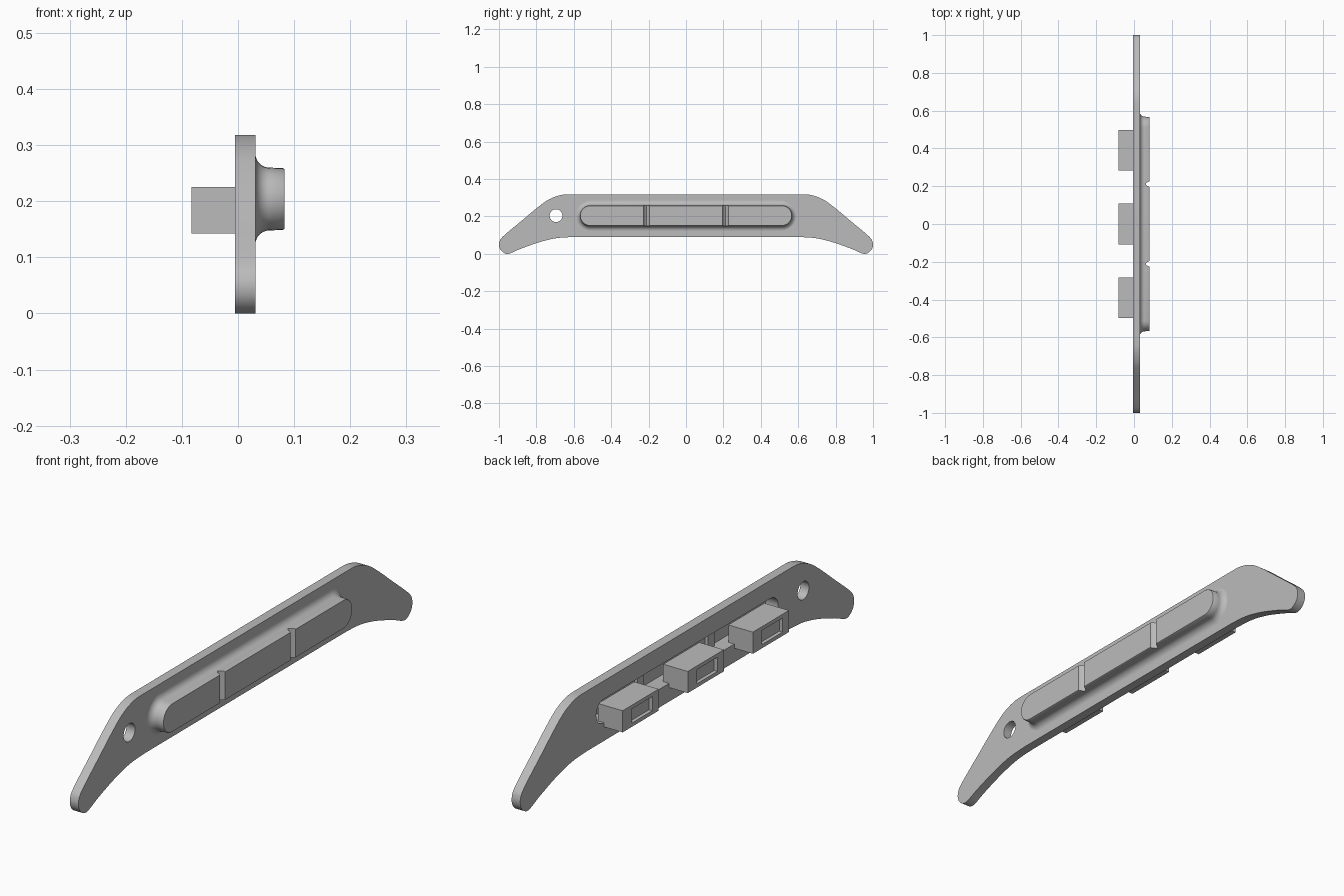
import bpy, bmesh
from math import sin, cos, pi
from mathutils import Matrix, Vector

cube = bpy.data.objects.get("Cube")
if cube:
    bpy.data.objects.remove(cube, do_unlink=True)

GREY = (0.5, 0.5, 0.5, 1)
grey = bpy.data.materials.new("light grey")
grey.use_nodes = True
grey.diffuse_color = GREY
grey.node_tree.nodes["Principled BSDF"].inputs["Base Color"].default_value = GREY

MID_Z = 0.204            # height of the ridge and slot centre line
BACK, FACE = -0.005, 0.031   # plate surfaces along x
TIP = 0.083


def add(name, bm):
    bmesh.ops.recalc_face_normals(bm, faces=bm.faces)
    mesh = bpy.data.meshes.new(name)
    bm.to_mesh(mesh)
    bm.free()
    mesh.materials.append(grey)
    obj = bpy.data.objects.new(name, mesh)
    bpy.context.collection.objects.link(obj)
    return obj


def smooth(obj):
    bpy.ops.object.select_all(action='DESELECT')
    obj.select_set(True)
    bpy.context.view_layer.objects.active = obj
    bpy.ops.object.shade_smooth_by_angle(angle=0.6)


def box(bm, lo, hi):
    lo, hi = Vector(lo), Vector(hi)
    m = Matrix.Translation((lo + hi) / 2) @ Matrix.Diagonal((*(hi - lo), 1))
    return bmesh.ops.create_cube(bm, size=1, matrix=m)


def stadium(half, r, n=16):
    """Rounded slot outline in (y, z)."""
    pts = []
    for side in (1, -1):
        for i in range(n + 1):
            a = -pi / 2 + pi * i / n
            pts.append((side * (half + r * cos(a)), MID_Z + side * r * sin(a)))
    return pts


def spline_points(pts, n=6):
    """Smooth path through the given points."""
    p = [Vector(q) for q in [pts[0]] + pts + [pts[-1]]]
    out = []
    for a, b, c, d in zip(p, p[1:], p[2:], p[3:]):
        for i in range(n):
            t = i / n
            out.append(0.5 * (2 * b + (c - a) * t + (2 * a - 5 * b + 4 * c - d) * t**2
                              + (3 * b - a - 3 * c + d) * t**3))
    return [tuple(q) for q in out] + [pts[-1]]


# Plate: mirrored outline with a slot and one round hole
half = spline_points([(0.6, 0.318), (0.665, 0.315), (0.73, 0.292), (0.79, 0.25),
                      (0.88, 0.175), (0.975, 0.095), (0.997, 0.062), (0.995, 0.03),
                      (0.975, 0.007), (0.945, 0.001), (0.88, 0.028), (0.78, 0.063),
                      (0.69, 0.084), (0.6, 0.09)])
outline = half + [(-y, z) for y, z in reversed(half)]
widest = max(y for y, z in outline)
outline = [(y / widest, max(z, 0)) for y, z in outline]
hole = [(-0.695 + 0.034 * cos(i * pi / 16), MID_Z + 0.034 * sin(i * pi / 16)) for i in range(32)]
SLOT_HALF, SLOT_R = 0.5, 0.045
curve = bpy.data.curves.new("plate_outline", 'CURVE')
curve.dimensions = '2D'
curve.fill_mode = 'BOTH'
curve.extrude = (FACE - BACK) / 2
for pts in (outline, hole, stadium(SLOT_HALF, SLOT_R)):
    s = curve.splines.new('POLY')
    s.points.add(len(pts) - 1)
    for sp, (y, z) in zip(s.points, pts):
        sp.co = (y, z, 0, 1)
    s.use_cyclic_u = True
tmp = bpy.data.objects.new("plate_outline", curve)
bpy.context.collection.objects.link(tmp)
flat = bpy.data.meshes.new_from_object(tmp.evaluated_get(bpy.context.evaluated_depsgraph_get()))
bpy.data.objects.remove(tmp, do_unlink=True)
bm = bmesh.new()
bm.from_mesh(flat)
bmesh.ops.remove_doubles(bm, verts=bm.verts, dist=0.0001)
for v in bm.verts:      # stand the outline up, facing along x
    v.co = (v.co.z + (FACE + BACK) / 2, v.co.x, v.co.y)
smooth(add("plate", bm))

# Ridge: hollow rounded bar with a flared foot
R, FILLET = 0.056, 0.025
sections = [(0.055, SLOT_R), (FACE, SLOT_R)]
for i in range(9):
    a = pi / 2 * i / 8
    sections.append((FACE + FILLET * (1 - cos(a)), R + FILLET * (1 - sin(a))))
sections += [(TIP - 0.003, R - 0.001), (TIP, R - 0.003)]
bm = bmesh.new()
rings = [[bm.verts.new((x, y, z)) for y, z in stadium(0.512 if x > FACE else SLOT_HALF, r)]
         for x, r in sections]
for a, b in zip(rings, rings[1:]):
    for i in range(len(a)):
        j = (i + 1) % len(a)
        bm.faces.new((a[i], a[j], b[j], b[i]))
bm.faces.new(rings[0])
bm.faces.new(rings[-1])
ridge = add("ridge", bm)

# Two cross grooves cut in the ridge, with ribs behind them inside
for y in (-0.211, 0.211):
    bm = bmesh.new()
    profile = [(TIP + 0.01, -0.02), (TIP, -0.016), (0.066, -0.007), (0.062, 0),
               (0.066, 0.007), (TIP, 0.016), (TIP + 0.01, 0.02)]
    face = bm.faces.new([bm.verts.new((px, y + py, 0.05)) for px, py in profile])
    top = bmesh.ops.extrude_face_region(bm, geom=[face])["geom"]
    bmesh.ops.translate(bm, vec=(0, 0, 0.3),
                        verts=[g for g in top if isinstance(g, bmesh.types.BMVert)])
    cutter = add("groove_cutter", bm)
    cutter.hide_render = True
    bpy.context.view_layer.objects.active = ridge
    mod = ridge.modifiers.new("groove", 'BOOLEAN')
    mod.object = cutter
    mod.solver = 'EXACT'
    bpy.ops.object.modifier_apply(modifier=mod.name)
    bpy.data.objects.remove(cutter, do_unlink=True)
    bm = bmesh.new()
    box(bm, (0.042, y - 0.02, MID_Z - 0.047), (0.057, y + 0.02, MID_Z + 0.047))
    add("inner_rib", bm)
smooth(ridge)

# Three blocks at the back, each with a shallow rectangular recess
for y in (-0.39, 0, 0.39):
    bm = bmesh.new()
    box(bm, (-TIP, y - 0.108, 0.143), (0.02, y + 0.108, 0.225))
    rear = min(bm.faces, key=lambda f: f.calc_center_median().x)
    inner = bmesh.ops.inset_individual(bm, faces=[rear], thickness=0.02)
    for v in rear.verts:
        v.co.y = y + (0.052 if v.co.y > y else -0.07)
    pocket = bmesh.ops.extrude_discrete_faces(bm, faces=[rear])["faces"][0]
    bmesh.ops.translate(bm, vec=(0.014, 0, 0), verts=pocket.verts)
    add("block", bm)
